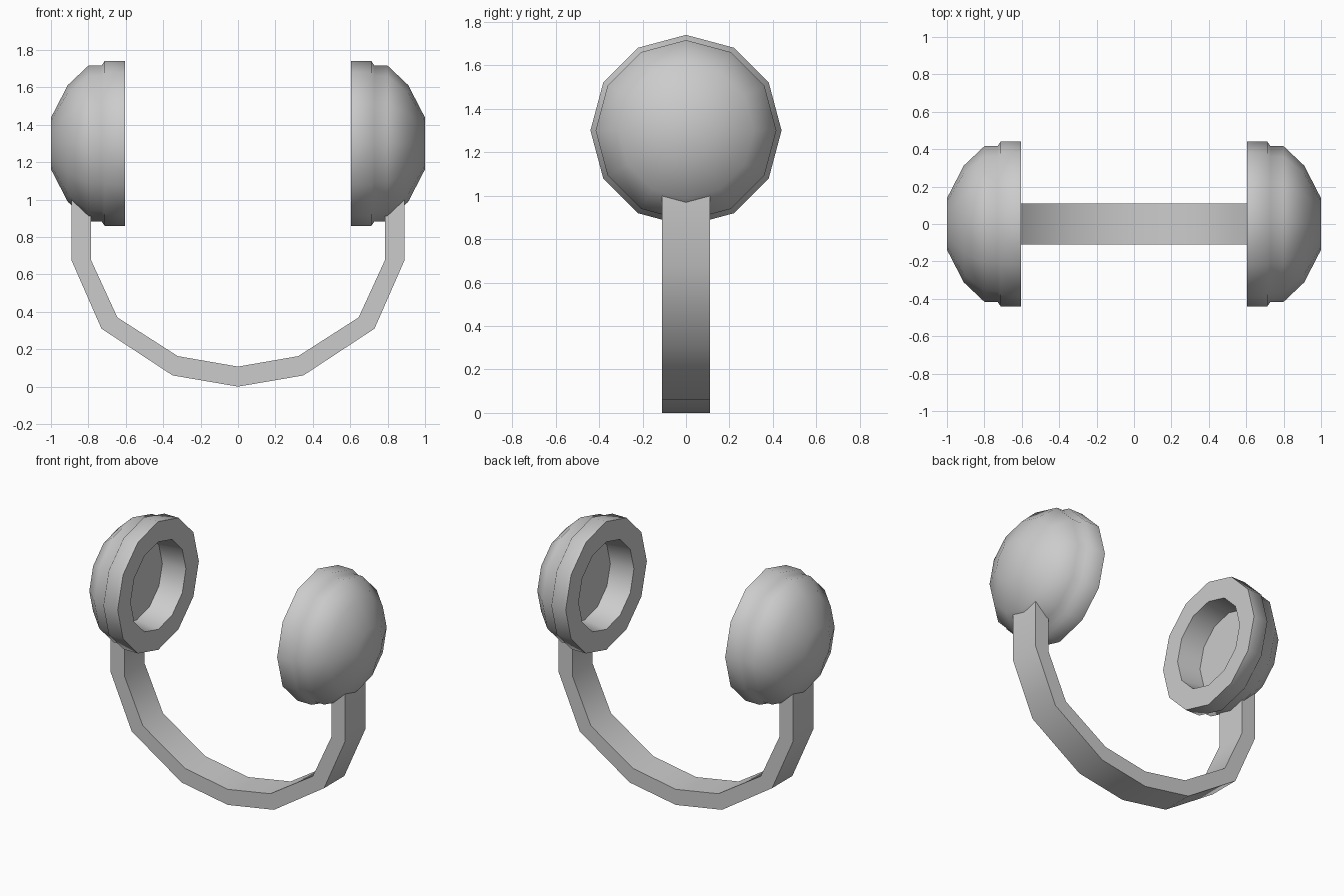
import bpy, bmesh, math

if "Cube" in bpy.data.objects:
    bpy.data.objects.remove(bpy.data.objects["Cube"])

SIDES = 12
CENTRE_Z = 1.30


def make_object(name, bm, angle):
    bmesh.ops.recalc_face_normals(bm, faces=bm.faces)
    mesh = bpy.data.meshes.new(name)
    bm.to_mesh(mesh)
    bm.free()
    ob = bpy.data.objects.new(name, mesh)
    bpy.context.collection.objects.link(ob)
    bpy.ops.object.select_all(action='DESELECT')
    ob.select_set(True)
    bpy.context.view_layer.objects.active = ob
    bpy.ops.object.shade_smooth_by_angle(angle=math.radians(angle))
    return ob


def ear_cup(name, side):
    # (x, radius) from the recess floor, over the cushion, to the dome cap
    profile = [(0.77, 0.28), (0.605, 0.30), (0.605, 0.44), (0.713, 0.44),
               (0.73, 0.416), (0.80, 0.416), (0.91, 0.312), (1.0, 0.138)]
    bm = bmesh.new()
    rings = []
    for x, r in profile:
        rings.append([bm.verts.new((side * x,
                                    r * math.sin(2 * math.pi * i / SIDES),
                                    CENTRE_Z + r * math.cos(2 * math.pi * i / SIDES)))
                      for i in range(SIDES)])
    for a, b in zip(rings, rings[1:]):
        for i in range(SIDES):
            j = (i + 1) % SIDES
            bm.faces.new((a[i], a[j], b[j], b[i]))
    bm.faces.new(rings[0])
    bm.faces.new(rings[-1])
    return make_object(name, bm, 55)


def headband():
    # Half outlines (x, z) from the middle to the end buried in the cup
    outer = [(0, 0), (0.35, 0.06), (0.73, 0.31), (0.89, 0.675), (0.89, 1.06)]
    inner = [(0, 0.107), (0.322, 0.163), (0.645, 0.37), (0.785, 0.675), (0.785, 1.06)]

    def full(half):
        return [(-x, z) for x, z in reversed(half[1:])] + half

    bm = bmesh.new()
    sections = []
    for (xo, zo), (xi, zi) in zip(full(outer), full(inner)):
        sections.append([bm.verts.new(p) for p in (
            (xo, -0.11, zo), (xo, 0.11, zo), (xi, 0.11, zi), (xi, -0.11, zi))])
    for a, b in zip(sections, sections[1:]):
        for i in range(4):
            j = (i + 1) % 4
            bm.faces.new((a[i], a[j], b[j], b[i]))
    bm.faces.new(sections[0])
    bm.faces.new(sections[-1])
    return make_object("headband", bm, 40)


# Both ear cups and the connecting band
ear_cup("left_ear_cup", -1)
ear_cup("right_ear_cup", 1)
headband()
